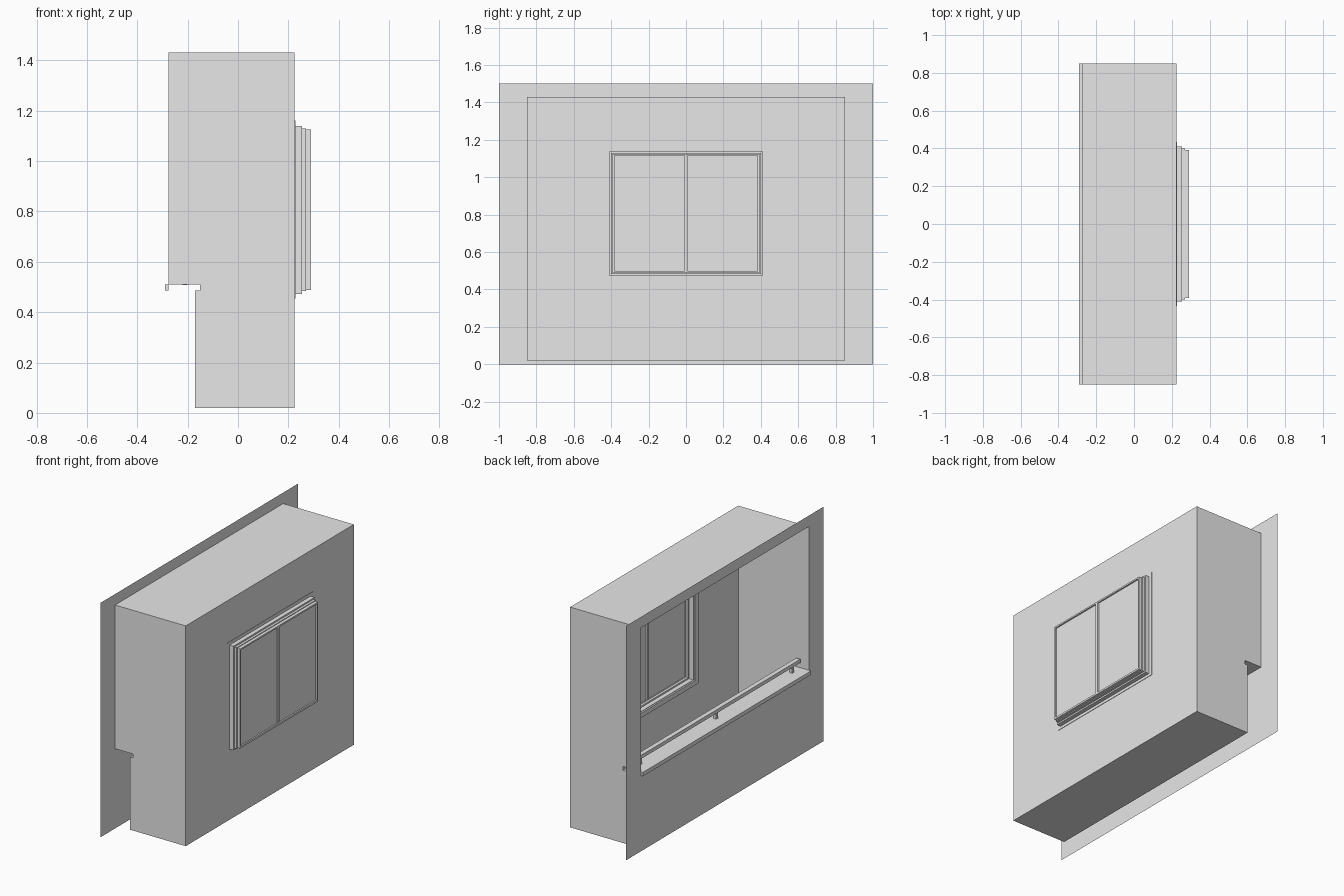
import bpy
import bmesh

cube = bpy.data.objects.get("Cube")
if cube:
    bpy.data.objects.remove(cube, do_unlink=True)

grey = bpy.data.materials.new("plain_grey")
grey.use_nodes = True
grey.diffuse_color = (0.8, 0.8, 0.8, 1)
grey.node_tree.nodes["Principled BSDF"].inputs["Base Color"].default_value = (0.8, 0.8, 0.8, 1)


def finish(name, bm):
    mesh = bpy.data.meshes.new(name)
    bm.to_mesh(mesh)
    bm.free()
    mesh.materials.append(grey)
    obj = bpy.data.objects.new(name, mesh)
    bpy.context.collection.objects.link(obj)
    return obj


def box(name, x, y, z):
    """Solid block from (min, max) pairs."""
    bm = bmesh.new()
    bmesh.ops.create_cube(bm, size=1)
    for v in bm.verts:
        v.co = [r[0] + (r[1] - r[0]) * (c + 0.5) for r, c in zip((x, y, z), v.co)]
    return finish(name, bm)


def ring(name, x, outer, inner, depth=0, out=1):
    """Rectangular frame facing x; outer and inner are (half width, bottom, top)."""
    bm = bmesh.new()
    loops = []
    for w, lo, hi in (outer, inner):
        loops.append([bm.verts.new((x, y, z)) for y, z in ((-w, lo), (w, lo), (w, hi), (-w, hi))])
    a, b = loops
    for i in range(4):
        j = (i + 1) % 4
        quad = [a[i], a[j], b[j], b[i]]
        bm.faces.new(quad if out > 0 else quad[::-1])
    if depth:
        new = bmesh.ops.extrude_face_region(bm, geom=bm.faces[:], use_keep_orig=True)["geom"]
        for v in new:
            if isinstance(v, bmesh.types.BMVert):
                v.co.x += depth
        bmesh.ops.recalc_face_normals(bm, faces=bm.faces[:])
    return finish(name, bm)


# Main dimensions
HALF, FLOOR, ROOF = 0.85, 0.02, 1.43
FRONT, BACK = -0.275, 0.225
SILL_LOW, SILL_TOP = 0.485, 0.51

# Room shell: side profile swept across, open at the balcony side and window wall
profile = [(BACK, FLOOR), (BACK, ROOF), (FRONT, ROOF), (FRONT, SILL_TOP),
           (-0.15, SILL_TOP), (-0.15, SILL_LOW), (-0.17, SILL_LOW), (-0.17, FLOOR)]
bm = bmesh.new()
near, far = [[bm.verts.new((x, y, z)) for x, z in profile] for y in (-HALF, HALF)]
bm.faces.new(near)
bm.faces.new(far)
for i in range(len(profile)):
    if i not in (0, 2):
        j = (i + 1) % len(profile)
        bm.faces.new((near[i], near[j], far[j], far[i]))
bmesh.ops.recalc_face_normals(bm, faces=bm.faces[:])
finish("room_shell", bm)

# Flat walls with openings
ring("window_wall", BACK, (HALF, FLOOR, ROOF), (0.4, 0.485, 1.13))
ring("facade_panel", FRONT, (1, 0, 1.5), (HALF, SILL_LOW, ROOF), out=-1)

# Sill lip and low rail
box("sill_lip", (-0.29, FRONT), (-HALF, HALF), (SILL_LOW, SILL_TOP))
box("rail", (-0.225, -0.195), (-0.835, 0.835), (0.55, 0.573))
for label, y in (("right", -0.77), ("middle", 0), ("left", 0.77)):
    box("rail_post_" + label, (-0.22, -0.2), (y - 0.01, y + 0.01), (0.508, 0.55))

# Window: casing, stepped frame, sash, glass and mullion
ring("window_casing", 0.215, (0.435, 0.455, 1.16), (0.4, 0.485, 1.13), 0.013)
ring("window_outer_frame", BACK, (0.41, 0.473, 1.14), (0.395, 0.488, 1.125), 0.03)
ring("window_middle_frame", 0.255, (0.4, 0.483, 1.13), (0.385, 0.498, 1.117), 0.015)
ring("window_sash", 0.27, (0.393, 0.488, 1.125), (0.383, 0.5, 1.115), 0.02)
box("window_glass", (0.276, 0.281), (-0.385, 0.385), (0.498, 1.117))
box("window_mullion", (0.267, 0.29), (-0.009, 0.009), (0.5, 1.115))
